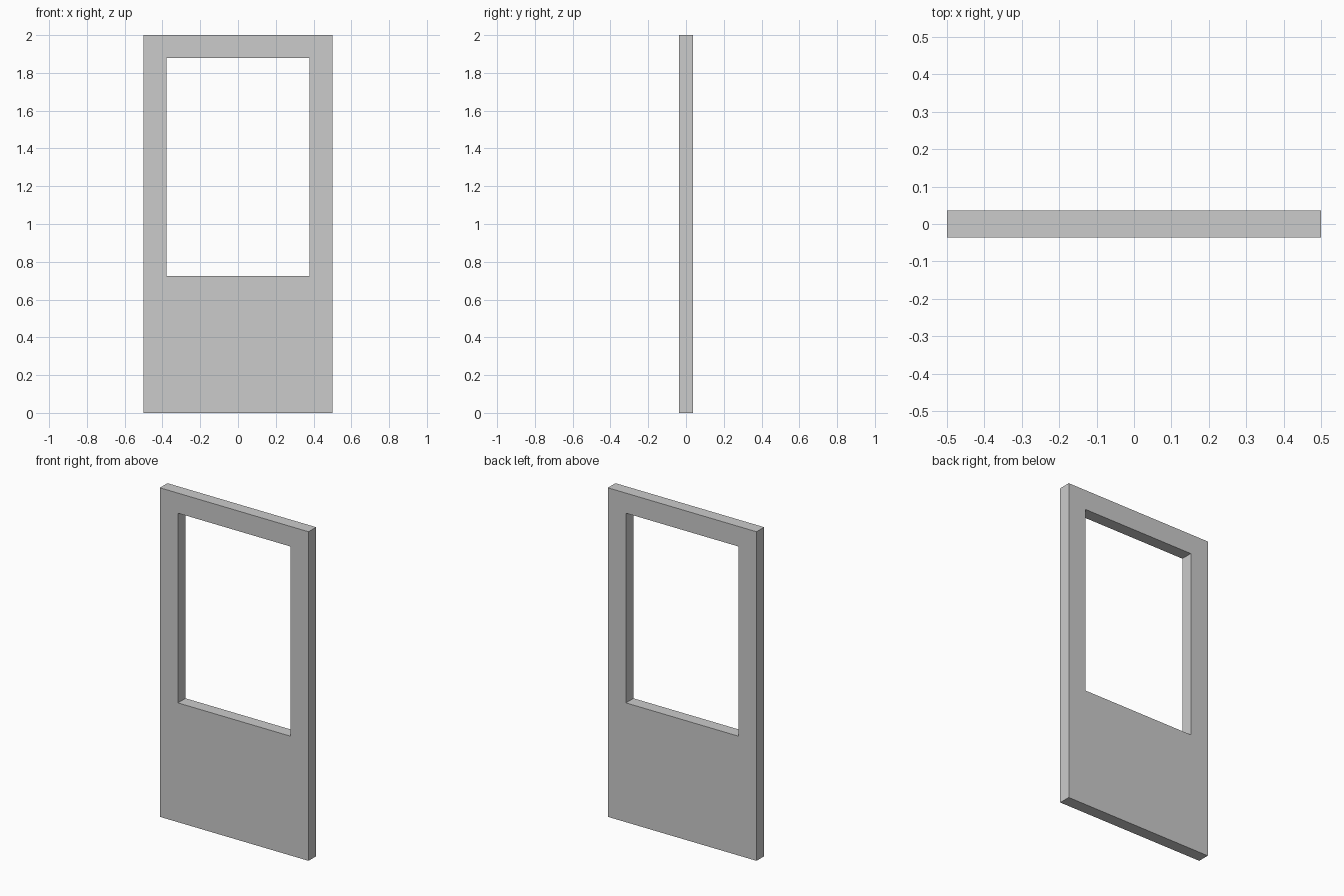
import bpy, bmesh

if "Cube" in bpy.data.objects:
    bpy.data.objects.remove(bpy.data.objects["Cube"])

HALF_DEPTH = 0.0365


def rect(half_width, bottom, top):
    return [(-half_width, bottom), (half_width, bottom),
            (half_width, top), (-half_width, top)]


bm = bmesh.new()

# Front face: ring between the panel outline and the window opening
outer, inner = [[bm.verts.new((x, -HALF_DEPTH, z)) for x, z in loop]
                for loop in (rect(0.5, 0, 2), rect(0.378, 0.725, 1.878))]
for i in range(4):
    j = (i + 1) % 4
    bm.faces.new((outer[i], outer[j], inner[j], inner[i]))

# Extrude the ring through the panel thickness, keeping the front face
result = bmesh.ops.extrude_face_region(bm, geom=bm.faces[:], use_keep_orig=True)
back = [g for g in result["geom"] if isinstance(g, bmesh.types.BMVert)]
bmesh.ops.translate(bm, verts=back, vec=(0, 2 * HALF_DEPTH, 0))
bmesh.ops.recalc_face_normals(bm, faces=bm.faces[:])

# Door panel
mesh = bpy.data.meshes.new("door_panel")
bm.to_mesh(mesh)
bm.free()
door = bpy.data.objects.new("door_panel", mesh)
bpy.context.collection.objects.link(door)
